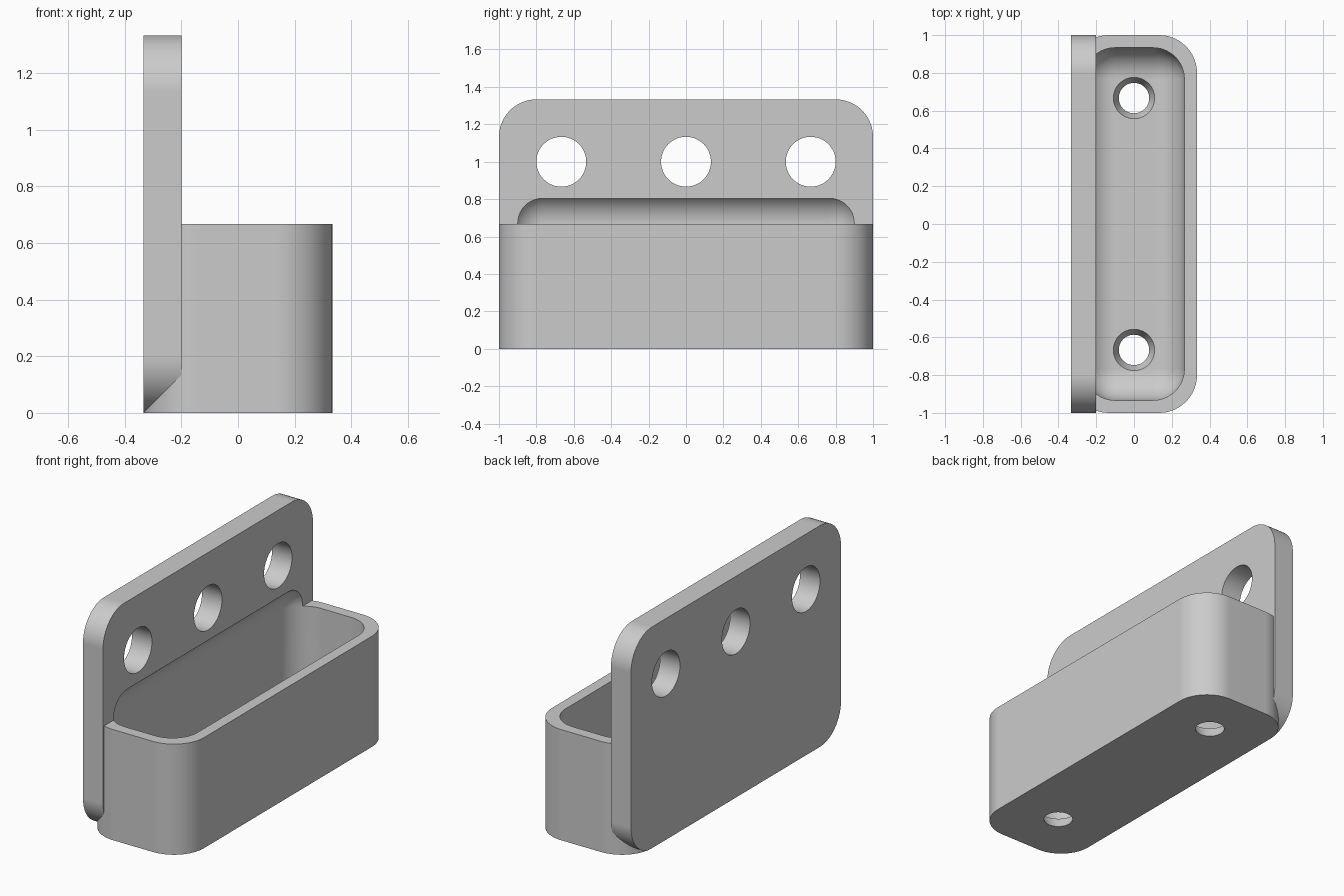
import bpy, bmesh, math
from mathutils import Matrix, Vector

if "Cube" in bpy.data.objects:
    bpy.data.objects.remove(bpy.data.objects["Cube"], do_unlink=True)

U = 1 / 15          # wall thickness; every size is a multiple of it
HALF = 5 * U        # half depth of the holder

grey = bpy.data.materials.new("plain grey")
grey.use_nodes = True
colour = (0.6, 0.6, 0.6, 1)
grey.diffuse_color = colour
grey.node_tree.nodes["Principled BSDF"].inputs["Base Color"].default_value = colour


def make_object(name, bm):
    bmesh.ops.recalc_face_normals(bm, faces=bm.faces)
    mesh = bpy.data.meshes.new(name)
    bm.to_mesh(mesh)
    bm.free()
    mesh.materials.append(grey)
    obj = bpy.data.objects.new(name, mesh)
    bpy.context.collection.objects.link(obj)
    return obj


def rounded_box(name, low, high, radius, axis=None, segments=14):
    """Box with its edges along one axis rounded, or all edges if axis is None."""
    low, high = Vector(low), Vector(high)
    bm = bmesh.new()
    bmesh.ops.create_cube(bm, size=1)
    bmesh.ops.scale(bm, vec=high - low, verts=bm.verts)
    bmesh.ops.translate(bm, vec=(low + high) / 2, verts=bm.verts)
    edges = [e for e in bm.edges if axis is None or
             abs((e.verts[0].co - e.verts[1].co).normalized()[axis]) > 0.9]
    bmesh.ops.bevel(bm, geom=edges, offset=radius, offset_type='OFFSET',
                    segments=segments, profile=0.5, affect='EDGES', clamp_overlap=False)
    return make_object(name, bm)


def cone_cutter(name, bottom, top, depth, place):
    bm = bmesh.new()
    bmesh.ops.create_cone(bm, cap_ends=True, segments=48, radius1=bottom,
                          radius2=top, depth=depth, matrix=place)
    return make_object(name, bm)


def combine(target, other, operation):
    mod = target.modifiers.new(operation.lower(), 'BOOLEAN')
    mod.operation, mod.object, mod.solver = operation, other, 'EXACT'
    other.hide_render = True
    bpy.context.view_layer.objects.active = target
    bpy.ops.object.modifier_apply(modifier=mod.name)
    bpy.data.objects.remove(other, do_unlink=True)


# Back plate joined to the tray body
holder = rounded_box("wall_holder", (-HALF, -1, 0), (HALF, 1, 10 * U), 3 * U, axis=2)
plate = rounded_box("back_plate", (-HALF, -1, 0), (-3 * U, 1, 20 * U), 3 * U, axis=0)
combine(holder, plate, 'UNION')

# Rounded hollow, which also scoops into the plate
hollow = rounded_box("hollow_cutter", (-4 * U, -14 * U, U), (4 * U, 14 * U, 0.838), 2.5 * U)
combine(holder, hollow, 'DIFFERENCE')

# Three mounting holes through the plate
for y in (-10 * U, 0, 10 * U):
    place = Matrix.Translation((-4 * U, y, 15 * U)) @ Matrix.Rotation(math.pi / 2, 4, 'Y')
    combine(holder, cone_cutter("mounting_hole_cutter", 2 * U, 2 * U, 6 * U, place), 'DIFFERENCE')

# Two tapered drain holes through the floor
for y in (-10 * U, 10 * U):
    place = Matrix.Translation((0, y, U / 2))
    combine(holder, cone_cutter("drain_hole_cutter", 0.066, 0.124, 2 * U, place), 'DIFFERENCE')

# Smooth fillets, flat faces kept flat
bpy.ops.object.select_all(action='DESELECT')
holder.select_set(True)
bpy.context.view_layer.objects.active = holder
bpy.ops.object.shade_smooth_by_angle(angle=math.radians(25))
weighted = holder.modifiers.new("flat_faces", 'WEIGHTED_NORMAL')
weighted.keep_sharp = True
